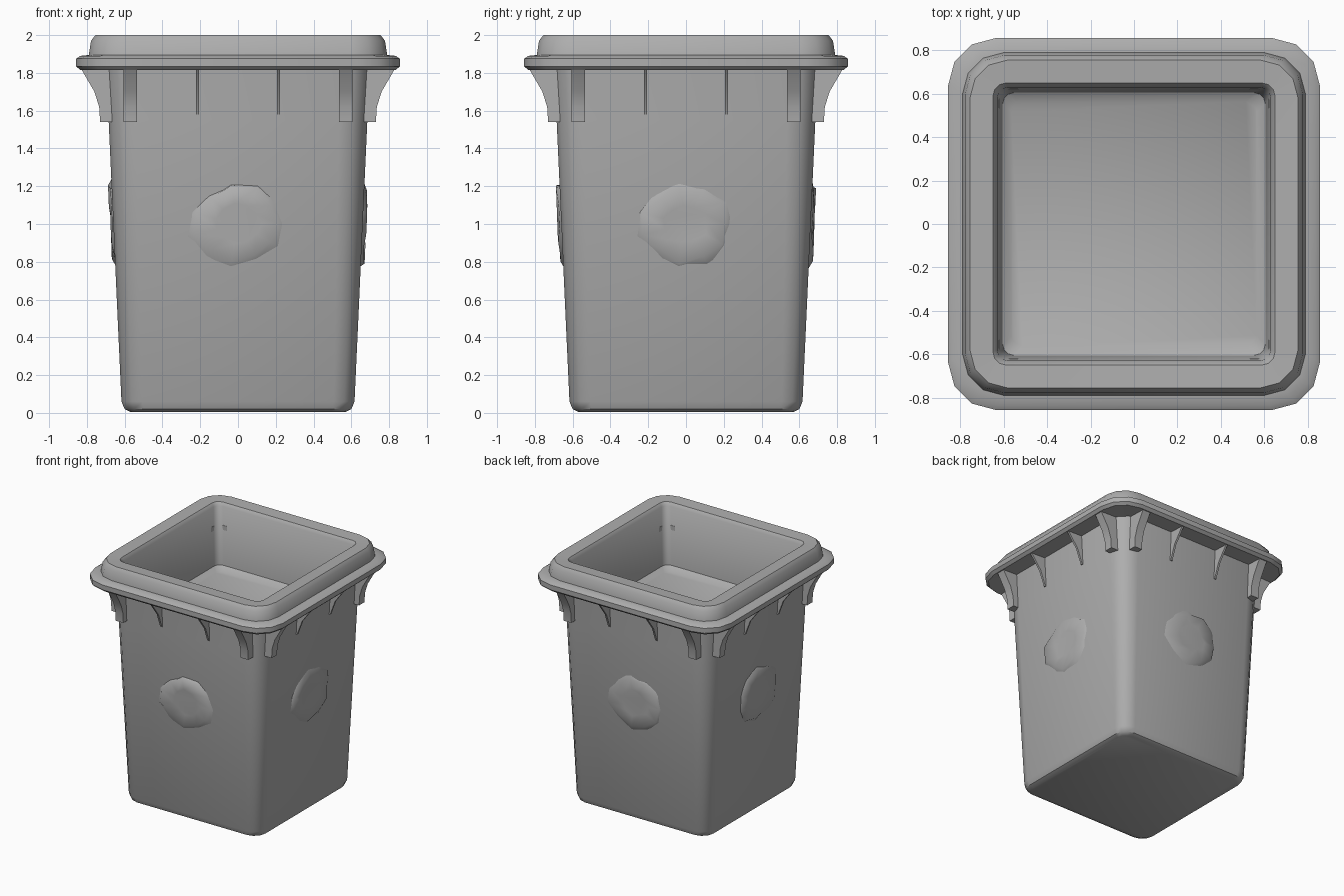
import bpy, bmesh, math, random
from mathutils import Matrix, Vector

cube = bpy.data.objects.get("Cube")
if cube:
    bpy.data.objects.remove(cube)

GREY = (0.42, 0.42, 0.42, 1)
mat = bpy.data.materials.new("grey_plastic")
mat.use_nodes = True
mat.diffuse_color = GREY
mat.node_tree.nodes["Principled BSDF"].inputs["Base Color"].default_value = GREY


def finish(bm, name, angle=40):
    bmesh.ops.recalc_face_normals(bm, faces=bm.faces)
    mesh = bpy.data.meshes.new(name)
    bm.to_mesh(mesh)
    bm.free()
    mesh.materials.append(mat)
    obj = bpy.data.objects.new(name, mesh)
    bpy.context.collection.objects.link(obj)
    bpy.ops.object.select_all(action="DESELECT")
    obj.select_set(True)
    bpy.context.view_layer.objects.active = obj
    bpy.ops.object.shade_smooth_by_angle(angle=math.radians(angle))
    return obj


def rounded_square(half, radius, z, steps=3):
    points = []
    for quarter in range(4):
        for i in range(steps + 1):
            a = math.pi / 2 * (quarter + i / steps)
            middle = math.pi / 2 * (quarter + 0.5)
            c = (half - radius) * math.sqrt(2)
            points.append((c * math.cos(middle) + radius * math.cos(a),
                           c * math.sin(middle) + radius * math.sin(a), z))
    return points


def loft(name, profile):
    bm = bmesh.new()
    rings = [[bm.verts.new(p) for p in rounded_square(*row)] for row in profile]
    for low, high in zip(rings, rings[1:]):
        for i in range(len(low)):
            j = (i + 1) % len(low)
            bm.faces.new((low[i], low[j], high[j], high[i]))
    bm.faces.new(rings[0])
    bm.faces.new(rings[-1])
    return finish(bm, name)


# Tapered body, overhanging rim and inner tray: half width, corner radius, height
loft("bin_body", [
    (0.57, 0.08, 0.005), (0.60, 0.10, 0.02), (0.617, 0.11, 0.06),
    (0.685, 0.15, 1.55), (0.70, 0.16, 1.82),
    (0.835, 0.20, 1.815), (0.857, 0.22, 1.835), (0.857, 0.22, 1.875),
    (0.835, 0.21, 1.89), (0.79, 0.19, 1.895),
    (0.778, 0.18, 1.97), (0.755, 0.17, 2.0),
    (0.65, 0.06, 1.995), (0.63, 0.05, 1.97),
    (0.605, 0.05, 1.50), (0.565, 0.05, 1.47)])


def wall(z):
    return 0.615 + 0.047 * z


def add_rib(bm, x, thick, outline, turn):
    spin = Matrix.Rotation(turn, 4, "Z")
    sides = [[bm.verts.new(spin @ Vector((x + s * thick / 2, -d, z))) for d, z in outline]
             for s in (-1, 1)]
    bm.faces.new(sides[0])
    bm.faces.new(sides[1])
    for i in range(len(outline)):
        j = (i + 1) % len(outline)
        bm.faces.new((sides[0][i], sides[0][j], sides[1][j], sides[1][i]))


# Thin triangular ribs and thicker corner brackets under the rim
THIN = [(0.66, 1.82), (0.83, 1.82), (0.74, 1.70), (0.695, 1.58), (0.66, 1.58)]
BRACKET = [(0.62, 1.82), (0.83, 1.82), (0.76, 1.70), (0.735, 1.62),
           (0.73, 1.54), (0.62, 1.54)]
ribs, brackets = bmesh.new(), bmesh.new()
for k in range(4):
    for side in (-1, 1):
        add_rib(ribs, side * 0.215, 0.016, THIN, k * math.pi / 2)
        add_rib(brackets, side * 0.57, 0.07, BRACKET, k * math.pi / 2)
finish(ribs, "rim_ribs", 30)
finish(brackets, "corner_brackets", 30)

# Plain, uneven raised patch in the middle of each side
random.seed(4)
patches = bmesh.new()
SIDES = 11
for k in range(4):
    spin = Matrix.Rotation(k * math.pi / 2, 4, "Z")
    rings = []
    for scale, lift in ((1, -0.01), (0.85, 0.012), (0.45, 0.012)):
        ring = []
        for i in range(SIDES):
            a = 2 * math.pi * i / SIDES
            r = scale * random.uniform(0.85, 1.05)
            x, z = 0.28 * r * math.cos(a), 1.0 + 0.24 * r * math.sin(a)
            out = lift + (random.uniform(-0.008, 0.008) if lift > 0 else 0)
            ring.append(patches.verts.new(spin @ Vector((x, -wall(z) - out, z))))
        rings.append(ring)
    for outer, inner in zip(rings, rings[1:]):
        for i in range(SIDES):
            j = (i + 1) % SIDES
            patches.faces.new((outer[i], outer[j], inner[j], inner[i]))
    patches.faces.new(rings[-1])
finish(patches, "side_patches", 60)
